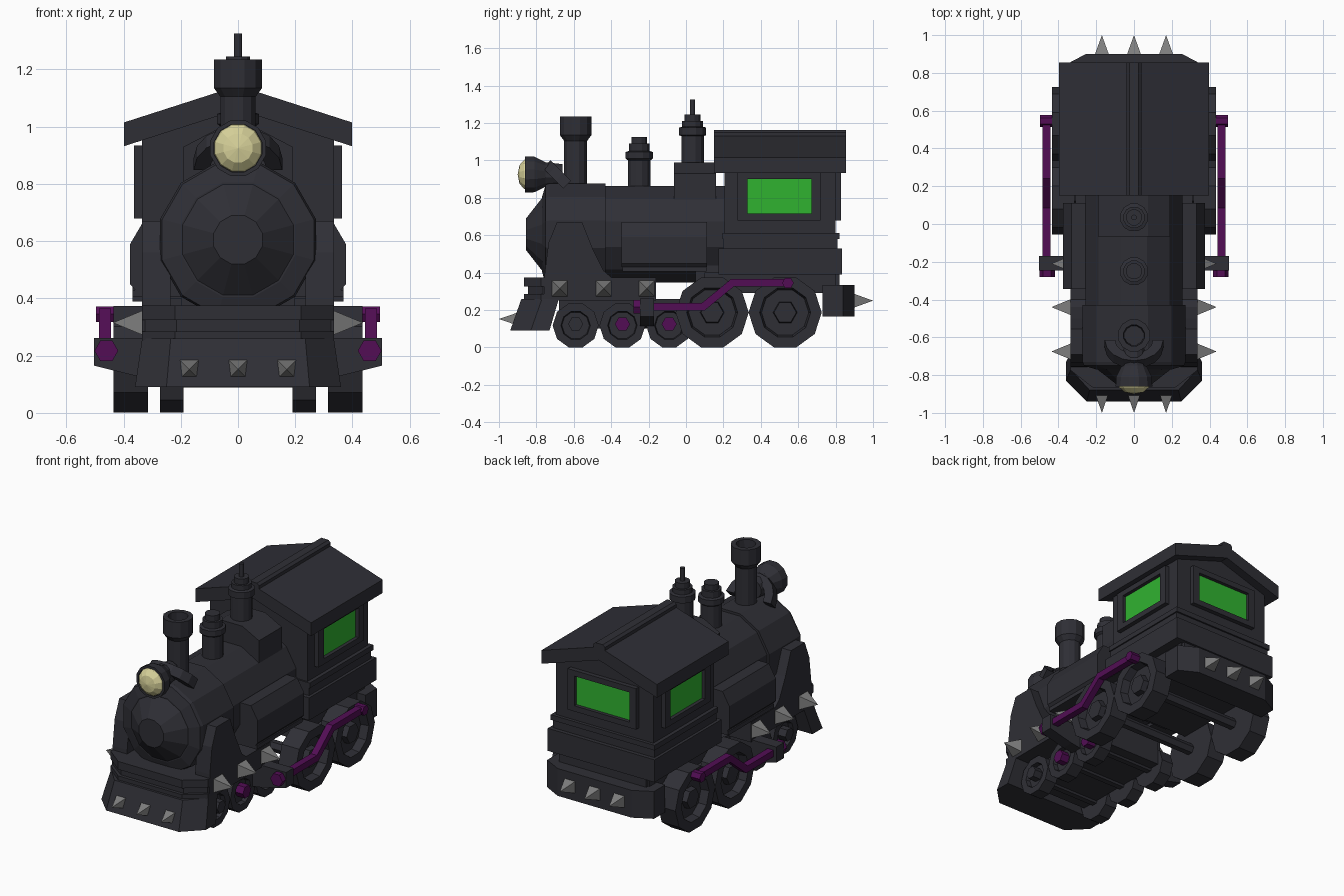
import bpy, bmesh, math
from mathutils import Vector, Matrix

if "Cube" in bpy.data.objects:
    bpy.data.objects.remove(bpy.data.objects["Cube"])


def mat(name, rgb):
    m = bpy.data.materials.new(name)
    m.diffuse_color = (*rgb, 1)
    m.use_nodes = True
    m.node_tree.nodes["Principled BSDF"].inputs["Base Color"].default_value = m.diffuse_color
    return m


IRON = mat("charcoal iron", (0.028, 0.028, 0.036))
PURPLE = mat("purple rod", (0.085, 0.004, 0.09))
GREEN = mat("green glass", (0.03, 0.45, 0.03))
LAMP = mat("pale yellow lamp", (0.68, 0.64, 0.32))
STEEL = mat("grey steel", (0.21, 0.21, 0.21))


def orient(axis, u, v, t):
    return {'x': (t, u, v), 'y': (u, t, v), 'z': (u, v, t)}[axis]


def rings(name, loops, m=IRON, xf=None):
    """Skin a list of equal-length point loops, capped at both ends."""
    bm = bmesh.new()
    vs = [[bm.verts.new(p) for p in loop] for loop in loops]
    n = len(vs[0])
    for a, b in zip(vs, vs[1:]):
        for i in range(n):
            j = (i + 1) % n
            bm.faces.new((a[i], a[j], b[j], b[i]))
    bm.faces.new(vs[0])
    bm.faces.new(vs[-1])
    bmesh.ops.remove_doubles(bm, verts=bm.verts, dist=1e-5)
    bmesh.ops.recalc_face_normals(bm, faces=bm.faces)
    if xf:
        bm.transform(xf)
    me = bpy.data.meshes.new(name)
    bm.to_mesh(me)
    bm.free()
    me.materials.append(m)
    ob = bpy.data.objects.new(name, me)
    bpy.context.collection.objects.link(ob)
    return ob


def prism(name, prof, axis, t0, t1, m=IRON, xf=None):
    return rings(name, [[orient(axis, u, v, t) for u, v in prof] for t in (t0, t1)], m, xf)


def box(name, x0, x1, y0, y1, z0, z1, m=IRON):
    return prism(name, [(x0, y0), (x1, y0), (x1, y1), (x0, y1)], 'z', z0, z1, m)


def lathe(name, prof, n, axis, cu, cv, m=IRON):
    """Turned part: prof is (radius across flats, position along axis)."""
    loops = []
    for r, t in prof:
        R = max(r, 1e-6) / math.cos(math.pi / n)
        ang = [2 * math.pi * (i + .5) / n - math.pi / 2 for i in range(n)]
        loops.append([orient(axis, cu + R * math.cos(a), cv + R * math.sin(a), t) for a in ang])
    return rings(name, loops, m)


def mirrored(half):
    return half + [(-u, v) for u, v in reversed(half)]


# Boiler, smokebox and stepped nose
lathe("boiler", [(.257, -.44), (.257, .22)], 12, 'y', 0, .605)
lathe("smokebox", [(.2, -.77), (.265, -.75), (.272, -.73), (.272, -.43)], 12, 'y', 0, .605)
lathe("smokebox_door", [(.085, -.855), (.2, -.765), (.2, -.74)], 12, 'y', 0, .605)

# Chimney with hollow cap
lathe("chimney", [(.062, .82), (.062, 1.105), (.084, 1.135), (.084, 1.234),
                  (.055, 1.234), (.05, 1.13)], 12, 'z', 0, -.59)
# Steam dome and whistle
lathe("steam_dome", [(.06, .82), (.06, 1.0), (.073, 1.01), (.073, 1.045), (.056, 1.05),
                     (.056, 1.09), (.042, 1.09), (.042, 1.125)], 12, 'z', 0, -.25)
prism("whistle_saddle", mirrored([(.19, .76), (.19, .93), (.075, .99)]), 'y', -.065, .16)
lathe("whistle", [(.06, .95), (.06, 1.13), (.073, 1.135), (.073, 1.175), (.056, 1.18),
                  (.056, 1.21), (.042, 1.21), (.042, 1.245), (.014, 1.245), (.014, 1.325)],
      12, 'z', 0, .035)

# Headlight and its leaning arch bracket
lathe("headlight_housing", [(.055, -.66), (.065, -.75), (.095, -.81), (.097, -.86), (.083, -.86),
                            (.083, -.85)], 12, 'y', 0, .925)
lathe("headlight_lens", [(.082, -.85), (.078, -.865), (.05, -.89), (0, -.9)], 12, 'y', 0, .925, LAMP)
arc = [math.pi * i / 8 for i in range(9)]
arch = [(.155 * math.cos(a), .155 * math.sin(a)) for a in arc] + \
       [(.1 * math.cos(a), .1 * math.sin(a)) for a in reversed(arc)]
prism("headlight_arch", arch, 'y', -.03, .03,
      xf=Matrix.Translation((0, -.635, .87)) @ Matrix.Rotation(math.radians(45), 4, 'X'))

# Cab: lower body, walls with gable, band, roof and ridge
box("cab_base", -.368, .368, .175, .835, .39, .53)
box("cab_step", -.35, .35, .2, .81, .53, .58)
box("cab_band", -.358, .358, .195, .82, .58, .612)
prism("cab_walls", mirrored([(.335, .6), (.335, .97), (0, 1.09)]), 'y', .205, .8)
prism("cab_roof", [(-.398, .932), (-.398, 1.015), (0, 1.143), (.398, 1.015), (.398, .932), (0, 1.06)],
      'y', .15, .855)
prism("roof_ridge", mirrored([(.04, 1.1), (.04, 1.15), (.025, 1.163)]), 'y', .15, .855)


# Framed windows: side pair and rear
def frame(place, a0, a1, b0, b1, z0, z1, w0, w1):
    place("top", a0, a1, w1, z1)
    place("bottom", a0, a1, z0, w0)
    place("left", a0, b0, w0, w1)
    place("right", b1, a1, w0, w1)


for s in (1, -1):
    frame(lambda n, a, b, c, d: box("side_window_frame_" + n, s * .33, s * .363, a, b, c, d),
          .275, .72, .33, .67, .68, .935, .715, .9)
    box("side_window", s * .335, s * .341, .33, .67, .715, .9, GREEN)
frame(lambda n, a, b, c, d: box("rear_window_frame_" + n, a, b, .79, .828, c, d),
      -.235, .235, -.19, .19, .68, .935, .715, .9)
box("rear_window", -.19, .19, .8, .806, .715, .9, GREEN)

# Chassis and bogie
box("front_frame", -.335, .335, -.76, -.16, .25, .375)
box("bogie", -.185, .185, -.68, 0, .1, .26)
box("rear_frame", -.31, .31, .1, .8, .29, .4)
box("firebox", -.2, .2, .05, .25, .32, .5)


# Chamfered bumpers and plow
def bumper_loop(x, xc, yb, ym, yf, z):
    return [(a, b, z) for a, b in mirrored([(x, yb), (x, ym), (xc, yf)])]


rings("front_beam_top", [bumper_loop(.335, .22, -.7, -.775, -.865, z) for z in (.325, .375)])
rings("front_beam", [bumper_loop(.325, .215, -.7, -.765, -.845, z) for z in (.28, .325)])
rings("front_beam_low", [bumper_loop(.335, .22, -.7, -.775, -.865, z) for z in (.25, .285)])
rings("plow", [bumper_loop(.36, .25, -.73, -.83, -.94, .09),
               bumper_loop(.335, .235, -.68, -.77, -.88, .26)])
rings("rear_bumper", [bumper_loop(.368, .255, .73, .84, .9, z) for z in (.165, .335)])
box("rear_bumper_mount", -.3, .3, .72, .82, .3, .4)

# Spikes on plow and rear bumper
for x in (-.17, 0, .17):
    lathe("plow_spike", [(.038, -.89), (0, -1)], 4, 'y', x, .152, STEEL)
    lathe("rear_spike", [(.038, .895), (0, 1)], 4, 'y', x, .25, STEEL)

for s in (1, -1):
    # Front fender plates and side tanks
    prism("fender", [(-.69, .67), (-.735, .56), (-.755, .4), (-.76, .26), (-.4, .26), (-.4, .375),
                     (-.44, .41), (-.5, .53), (-.555, .67)], 'x', s * .235, s * .335)
    prism("side_tank", [(s * u, v) for u, v in
                        [(.2, .43), (.36, .43), (.377, .45), (.377, .59), (.33, .67), (.2, .67)]],
          'y', -.345, .112)
    box("tank_floor", s * .2, s * .368, -.34, .11, .405, .43)
    for y in (-.675, -.44, -.21):
        lathe("side_spike", [(.043, s * .333), (0, s * .437)], 4, 'x', y, .315, STEEL)

    # Driving wheels with recessed face and hex hub
    for y in (.14, .53):
        lathe("driving_wheel", [(.186, s * .315), (.186, s * .435), (.13, s * .435), (.12, s * .385)],
              10, 'x', y, .187)
        lathe("driving_hub", [(.058, s * .37), (.052, s * .42)], 6, 'x', y, .187)
    # Small leading wheels
    for y in (-.59, -.34, -.09):
        lathe("leading_wheel", [(.117, s * .19), (.117, s * .272), (.075, s * .272), (.07, s * .245)],
              10, 'x', y, .118)
        hub = IRON if y < -.5 else PURPLE
        lathe("leading_hub", [(.035, s * .24), (.035, s * .3)], 6, 'x', y, .125, hub)

    # Piston bracket and crosshead
    prism("piston_bracket", [(s * u, v) for u, v in
                             [(.18, .1), (.34, .125), (.503, .165), (.503, .262), (.18, .262)]],
          'y', -.245, -.17)
    lathe("piston_cap", [(.036, -.28), (.036, -.24)], 6, 'y', s * .46, .217, PURPLE)
    # Cranked connecting rod
    h = .02
    prism("connecting_rod", [(-.25, .218 - h), (.1, .218 - h), (.255, .345 - h), (.545, .345 - h),
                             (.545, .345 + h), (.24, .345 + h), (.085, .218 + h), (-.25, .218 + h)],
          'x', s * .443, s * .485, PURPLE)
    lathe("rod_pin", [(.027, s * .42), (.027, s * .497)], 6, 'x', .545, .345, PURPLE)

# Axles
for y, z, w in ((.14, .187, .33), (.53, .187, .33), (-.59, .118, .2), (-.34, .118, .2), (-.09, .118, .2)):
    lathe("axle", [(.03, -w), (.03, w)], 6, 'x', y, z)
